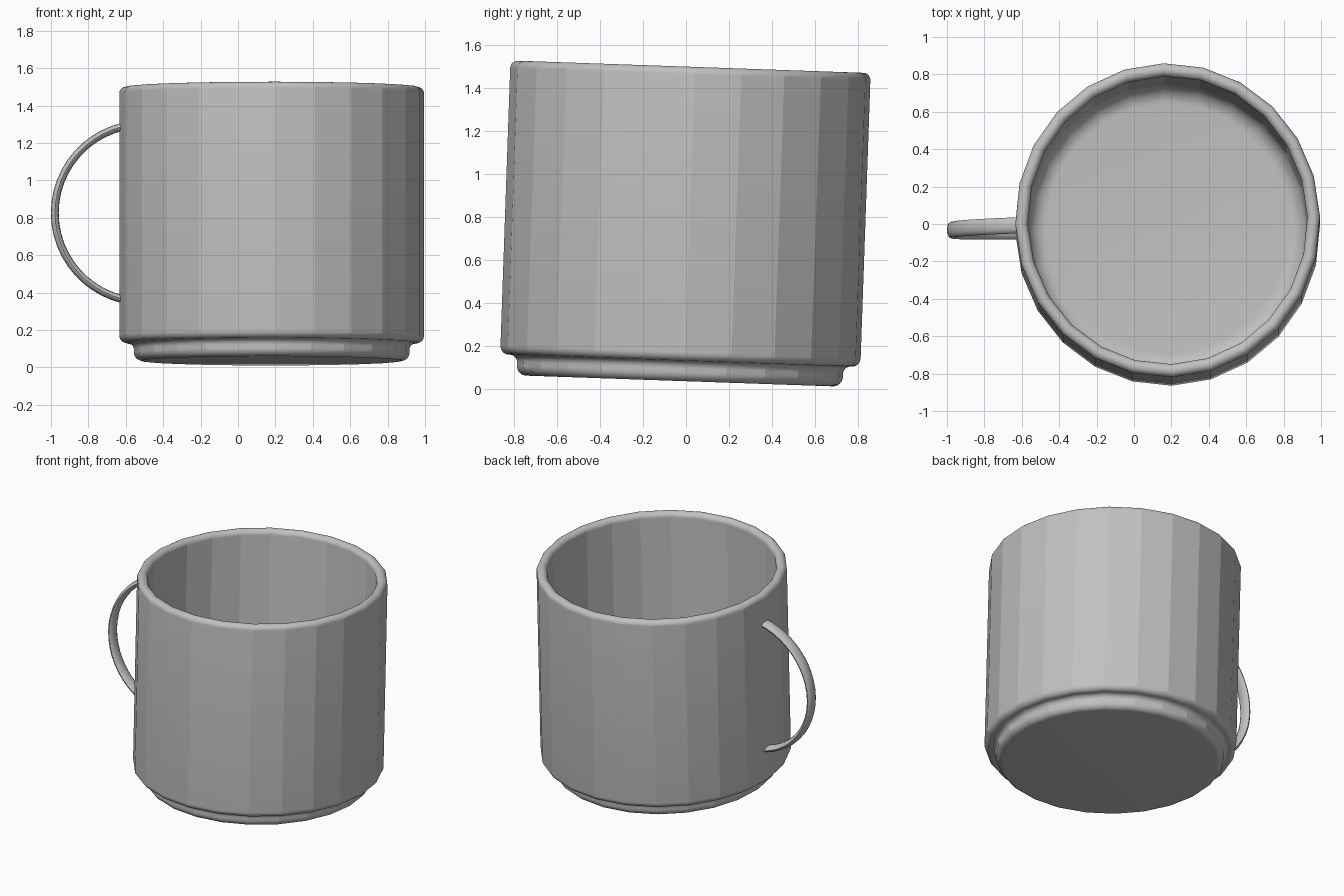
import bpy, bmesh
from math import cos, sin, radians, pi
from mathutils import Matrix, Vector

cube = bpy.data.objects.get("Cube")
if cube:
    bpy.data.objects.remove(cube, do_unlink=True)

SIDES = 24
WALL = 0.84      # outer radius of the body
ROUND = 0.035    # half the wall thickness, used for the round lip
HEIGHT = 1.465

# One plain material
grey = bpy.data.materials.new("plain grey")
grey.use_nodes = True
colour = (0.53, 0.53, 0.53, 1)
grey.diffuse_color = colour
grey.node_tree.nodes["Principled BSDF"].inputs["Base Color"].default_value = colour

# The whole mug leans slightly backwards and is turned a touch
PLACE = (Matrix.Translation((0.18, -0.03, 0.035))
         @ Matrix.Rotation(radians(-2), 4, 'X')
         @ Matrix.Rotation(radians(1.5), 4, 'Z'))


def arc(r, z, radius, start, end, steps=8):
    """Points of a rounded corner in the profile."""
    angles = [radians(start + (end - start) * i / steps) for i in range(steps + 1)]
    return [Vector((0, r + radius * cos(a), z + radius * sin(a))) for a in angles]


def finish(bm, name, matrix, angle):
    bmesh.ops.remove_doubles(bm, verts=bm.verts, dist=0.0005)
    bmesh.ops.transform(bm, matrix=matrix, verts=bm.verts)
    bmesh.ops.recalc_face_normals(bm, faces=bm.faces)
    mesh = bpy.data.meshes.new(name)
    bm.to_mesh(mesh)
    bm.free()
    mesh.materials.append(grey)
    obj = bpy.data.objects.new(name, mesh)
    bpy.context.collection.objects.link(obj)
    bpy.ops.object.select_all(action='DESELECT')
    obj.select_set(True)
    bpy.context.view_layer.objects.active = obj
    bpy.ops.object.shade_smooth_by_angle(angle=radians(angle))
    return obj


# Body: foot, outer wall, round lip, inner wall and floor in one turned profile
profile = [Vector((0, 0, 0))]
profile += arc(0.715, 0.045, 0.045, -90, 0)                  # foot edge
profile += arc(0.795, 0.06, 0.035, 180, 90)                  # hollow above the foot
profile += arc(WALL - 0.04, 0.135, 0.04, -90, 0)             # lower body edge
profile += arc(WALL - ROUND, HEIGHT - ROUND, ROUND, 0, 180, 16)  # lip
profile += arc(0.67, 0.2, 0.1, 0, -90)                       # inner corner
profile += [Vector((0, 0, 0.1))]

bm = bmesh.new()
verts = [bm.verts.new(p) for p in profile]
edges = [bm.edges.new(pair) for pair in zip(verts, verts[1:])]
bmesh.ops.spin(bm, geom=verts + edges, cent=(0, 0, 0), axis=(0, 0, 1),
               angle=2 * pi, steps=SIDES, use_duplicate=False)
finish(bm, "mug_body", PLACE @ Matrix.Diagonal((0.97, 1, 1, 1)), 14)

# Handle: a flattened oval swept along an arc, its ends sunk in the wall
centre = Vector((-0.685, 0, 0.79))
bend, sweep = 0.475, radians(77)
bm = bmesh.new()
ring = []
for i in range(12):
    a = 2 * pi * i / 12
    ring.append(bm.verts.new(centre + Vector((-bend + 0.021 * cos(a), 0.043 * sin(a), 0))))
cap = bm.faces.new(ring)
bmesh.ops.rotate(bm, verts=ring, cent=centre, matrix=Matrix.Rotation(-sweep, 3, 'Y'))
bmesh.ops.spin(bm, geom=[cap], cent=centre, axis=(0, 1, 0),
               angle=2 * sweep, steps=22, use_duplicate=False)
finish(bm, "handle", PLACE, 40)
